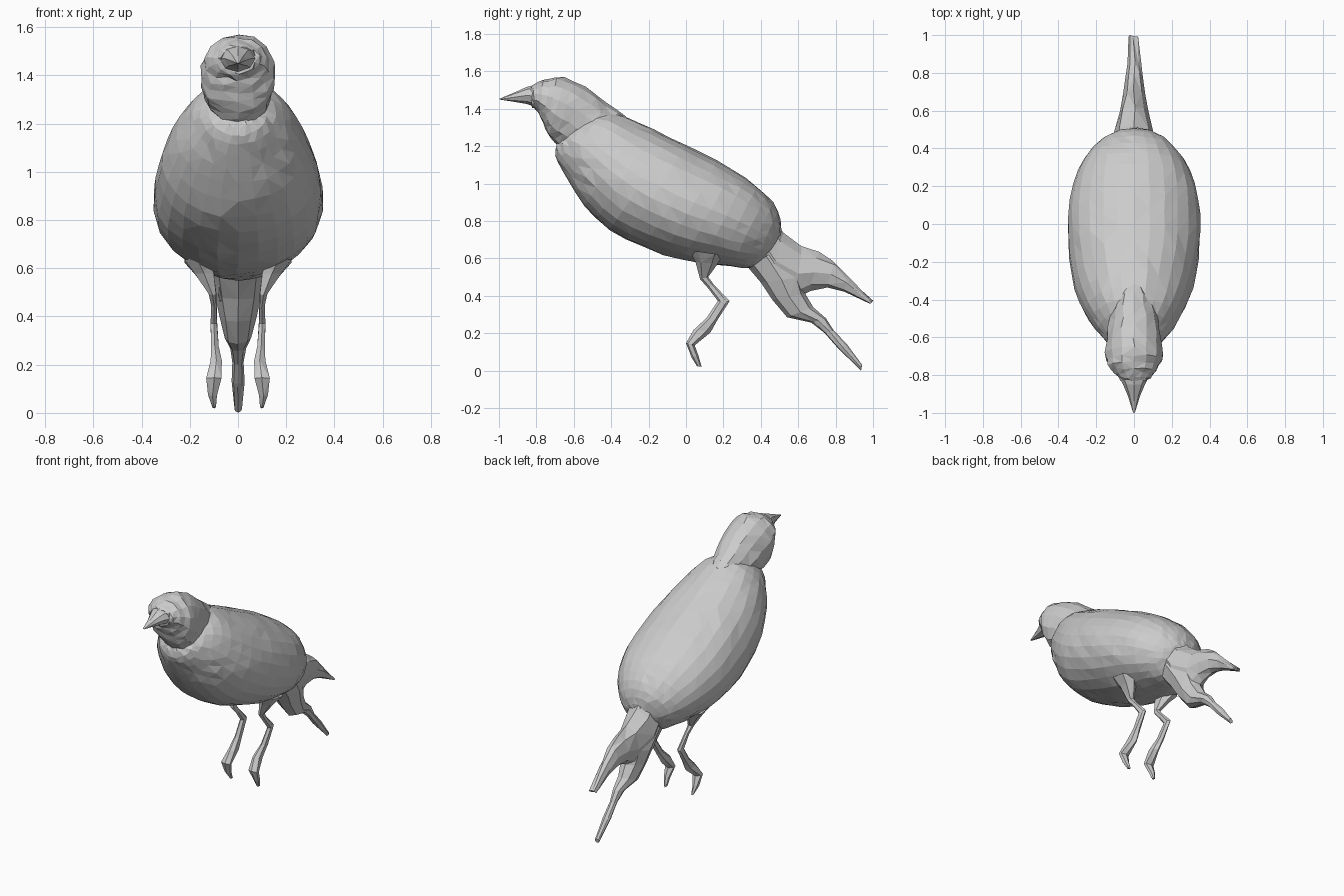
import bpy, bmesh, math, random
from mathutils import Vector

random.seed(4)


def catmull(a, b, c, d, t):
    return 0.5 * (2 * b + (c - a) * t + (2 * a - 5 * b + 4 * c - d) * t * t
                  + (3 * b - a - 3 * c + d) * t ** 3)


def refine(rings, steps):
    out = []
    for i in range(len(rings) - 1):
        q = [rings[max(0, min(len(rings) - 1, i + k))] for k in (-1, 0, 1, 2)]
        for s in range(steps):
            out.append([catmull(*v, s / steps) for v in zip(*q)])
    return out + [list(rings[-1])]


def loft(name, rings, sides, steps=1, jitter=0.0, mirror=False):
    """Each ring: upper/front (y, z), lower/back (y, z), half width, x centre."""
    bm = bmesh.new()
    loops = []
    for y0, z0, y1, z1, w, xc in refine(rings, steps):
        mid = Vector((xc, (y0 + y1) / 2, (z0 + z1) / 2))
        half = Vector((0, (y0 - y1) / 2, (z0 - z1) / 2))
        loop = []
        for k in range(sides):
            a = 2 * math.pi * k / sides
            p = mid + half * math.cos(a) + Vector((w * math.sin(a), 0, 0))
            p += Vector([random.uniform(-jitter, jitter) for _ in range(3)])
            loop.append(bm.verts.new(p))
        loops.append(loop)
    for a, b in zip(loops, loops[1:]):
        for k in range(sides):
            n = (k + 1) % sides
            bm.faces.new((a[k], a[n], b[n], b[k]))
    bm.faces.new(loops[0][::-1])
    bm.faces.new(loops[-1])
    if mirror:
        geo = bmesh.ops.duplicate(bm, geom=bm.verts[:] + bm.edges[:] + bm.faces[:])
        for v in geo["geom"]:
            if isinstance(v, bmesh.types.BMVert):
                v.co.x *= -1
    bmesh.ops.recalc_face_normals(bm, faces=bm.faces)
    bmesh.ops.triangulate(bm, faces=bm.faces)
    me = bpy.data.meshes.new(name)
    bm.to_mesh(me)
    bm.free()
    ob = bpy.data.objects.new(name, me)
    bpy.context.collection.objects.link(ob)
    return ob


# Plump tilted body
loft("body", [
    (-0.64, 1.28, -0.69, 1.21, 0.04, 0),
    (-0.57, 1.34, -0.70, 1.15, 0.12, 0),
    (-0.45, 1.385, -0.66, 1.07, 0.19, 0),
    (-0.33, 1.36, -0.59, 0.95, 0.255, 0),
    (-0.17, 1.285, -0.48, 0.81, 0.315, 0),
    (0.00, 1.205, -0.32, 0.70, 0.345, 0),
    (0.17, 1.12, -0.12, 0.62, 0.352, 0),
    (0.32, 1.03, 0.08, 0.575, 0.325, 0),
    (0.43, 0.94, 0.24, 0.555, 0.265, 0),
    (0.49, 0.85, 0.36, 0.55, 0.185, 0),
    (0.51, 0.76, 0.43, 0.59, 0.10, 0),
    (0.505, 0.71, 0.47, 0.64, 0.03, 0),
], 26, 2, 0.004)

# Head and neck, narrowing forward to the face
loft("head", [
    (-0.32, 1.36, -0.45, 1.20, 0.08, 0),
    (-0.42, 1.43, -0.60, 1.18, 0.125, 0),
    (-0.54, 1.52, -0.68, 1.20, 0.148, 0),
    (-0.65, 1.565, -0.73, 1.25, 0.155, 0),
    (-0.73, 1.565, -0.76, 1.32, 0.138, 0),
    (-0.79, 1.54, -0.79, 1.38, 0.105, 0),
    (-0.83, 1.52, -0.82, 1.41, 0.075, 0),
], 14, 2, 0.006)

# Short hooked beak
loft("beak", [
    (-0.79, 1.53, -0.78, 1.40, 0.09, 0),
    (-0.85, 1.517, -0.85, 1.425, 0.058, 0),
    (-0.91, 1.49, -0.91, 1.435, 0.032, 0),
    (-1.00, 1.452, -0.99, 1.448, 0.006, 0),
], 8)

# Upper fork of the tail
loft("upper_tail", [
    (0.46, 0.82, 0.38, 0.52, 0.11, 0),
    (0.52, 0.735, 0.44, 0.43, 0.105, 0),
    (0.62, 0.665, 0.58, 0.38, 0.075, 0),
    (0.71, 0.63, 0.66, 0.43, 0.055, 0),
    (0.79, 0.59, 0.76, 0.445, 0.047, 0),
    (0.86, 0.51, 0.85, 0.42, 0.035, 0),
    (1.00, 0.37, 0.98, 0.36, 0.025, 0),
], 8, 1, 0.006)

# Lower fork of the tail
loft("lower_tail", [
    (0.53, 0.67, 0.33, 0.55, 0.11, 0),
    (0.62, 0.50, 0.40, 0.47, 0.095, 0),
    (0.64, 0.41, 0.46, 0.38, 0.075, 0),
    (0.68, 0.34, 0.54, 0.285, 0.055, 0),
    (0.75, 0.28, 0.67, 0.255, 0.033, 0),
    (0.79, 0.215, 0.74, 0.20, 0.022, 0),
    (0.86, 0.14, 0.81, 0.12, 0.026, 0),
    (0.94, 0.03, 0.935, 0.002, 0.016, 0),
], 8, 1, 0.002)

# Pair of thin bent legs: thigh, knee, shin and foot
loft("legs", [
    (0.02, 0.64, 0.20, 0.62, 0.06, 0.17),
    (0.05, 0.58, 0.17, 0.57, 0.045, 0.14),
    (0.075, 0.49, 0.12, 0.50, 0.018, 0.105),
    (0.12, 0.44, 0.15, 0.46, 0.012, 0.10),
    (0.17, 0.37, 0.235, 0.37, 0.014, 0.10),
    (0.11, 0.28, 0.17, 0.27, 0.018, 0.095),
    (0.04, 0.22, 0.13, 0.205, 0.025, 0.09),
    (0.00, 0.145, 0.045, 0.135, 0.036, 0.10),
    (0.03, 0.07, 0.065, 0.08, 0.02, 0.105),
    (0.06, 0.025, 0.085, 0.02, 0.008, 0.10),
], 6, 1, 0.002, mirror=True)
